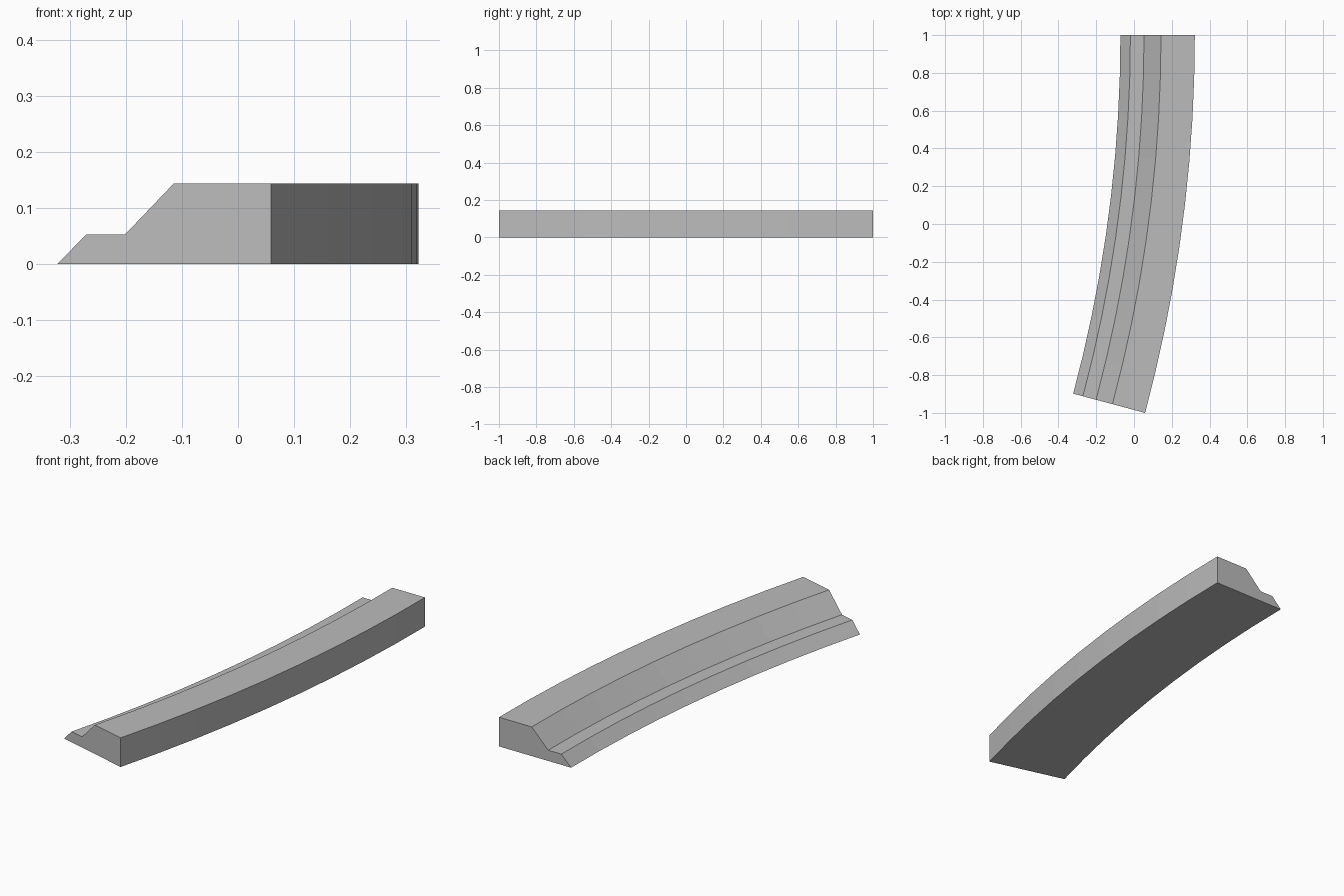
import bpy, bmesh, math

if "Cube" in bpy.data.objects:
    bpy.data.objects.remove(bpy.data.objects["Cube"])

# Single grey material
grey = bpy.data.materials.new("stone_grey")
grey.diffuse_color = (0.5, 0.5, 0.5, 1.0)
grey.use_nodes = True
grey.node_tree.nodes["Principled BSDF"].inputs["Base Color"].default_value = grey.diffuse_color

# Sweep of a stepped kerb section along a 15 degree arc
ANGLE = math.radians(15)
STEPS = 9
RADIUS = 2.0 / math.sin(ANGLE)      # outer wall radius
CENTRE_X = 0.322 - RADIUS
CENTRE_Y = 1.0

# Section: (distance in from the outer wall, height)
section = [(0.0, 0.0), (0.0, 0.144), (0.179, 0.144),
           (0.269, 0.053), (0.341, 0.053), (0.394, 0.0)]

bm = bmesh.new()
rings = []
for i in range(STEPS + 1):
    a = ANGLE * i / STEPS
    rings.append([bm.verts.new((CENTRE_X + (RADIUS - d) * math.cos(a),
                                CENTRE_Y - (RADIUS - d) * math.sin(a), z))
                  for d, z in section])

# Long faces between rings
n = len(section)
for r0, r1 in zip(rings, rings[1:]):
    for j in range(n):
        k = (j + 1) % n
        bm.faces.new((r0[j], r0[k], r1[k], r1[j]))

# End caps
bm.faces.new(rings[0])
bm.faces.new(rings[-1][::-1])
bmesh.ops.recalc_face_normals(bm, faces=bm.faces)

mesh = bpy.data.meshes.new("curved_kerb")
bm.to_mesh(mesh)
bm.free()
mesh.materials.append(grey)
kerb = bpy.data.objects.new("curved_kerb", mesh)
bpy.context.collection.objects.link(kerb)
